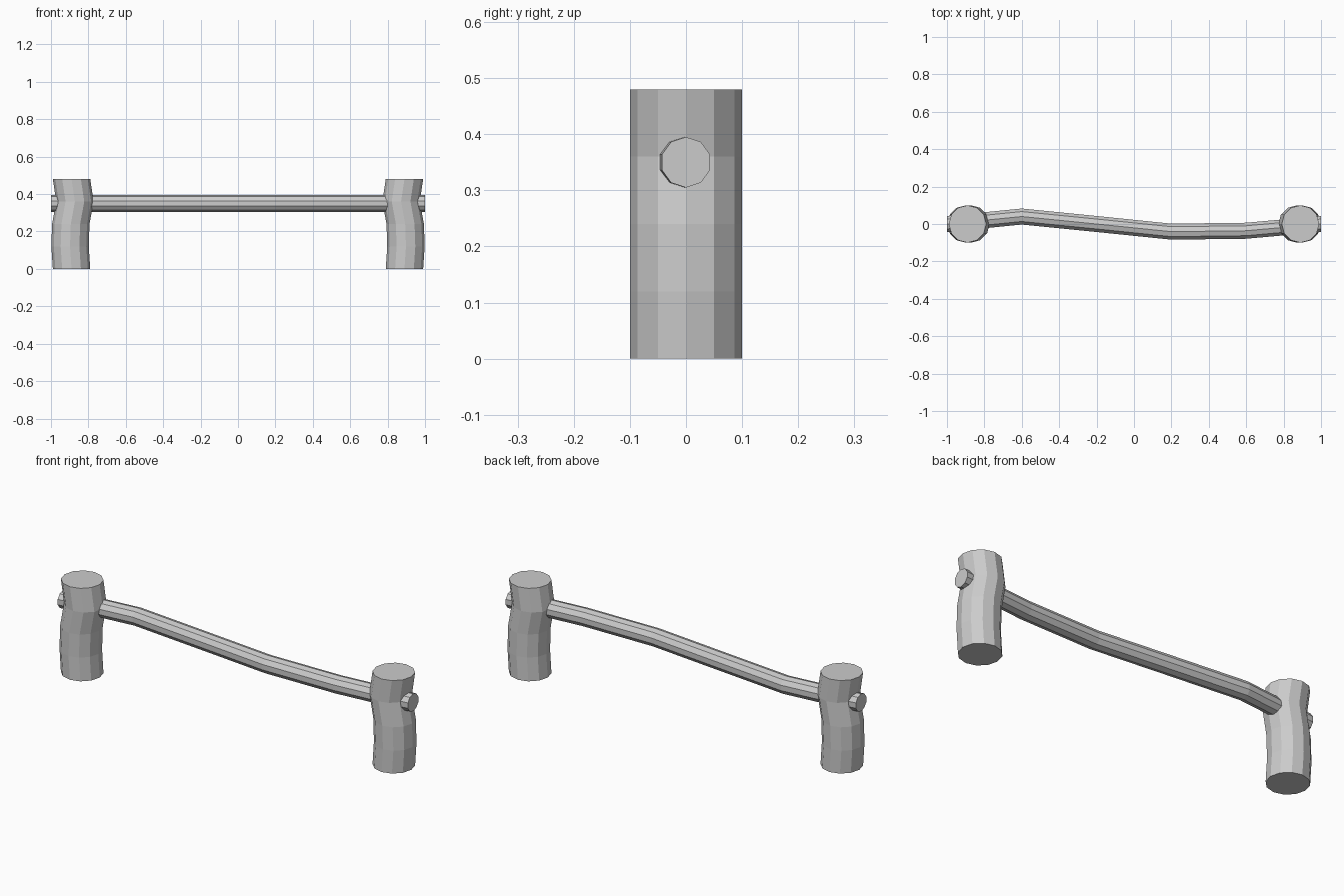
import bpy, bmesh
from math import sin, cos, pi
from mathutils import Vector

if "Cube" in bpy.data.objects:
    bpy.data.objects.remove(bpy.data.objects["Cube"])


def tube(name, path, radius, sides, u, v):
    """Loft parallel rings (spanned by u and v) along a path, with capped ends."""
    bm = bmesh.new()
    u, v = Vector(u), Vector(v)
    rings = []
    for p in path:
        ring = []
        for i in range(sides):
            a = 2 * pi * i / sides
            ring.append(bm.verts.new(Vector(p) + radius * (cos(a) * u + sin(a) * v)))
        rings.append(ring)
    for a, b in zip(rings, rings[1:]):
        for i in range(sides):
            j = (i + 1) % sides
            bm.faces.new((a[i], a[j], b[j], b[i]))
    bm.faces.new(rings[0][::-1])
    bm.faces.new(rings[-1])
    bmesh.ops.recalc_face_normals(bm, faces=bm.faces)
    mesh = bpy.data.meshes.new(name)
    bm.to_mesh(mesh)
    bm.free()
    obj = bpy.data.objects.new(name, mesh)
    bpy.context.collection.objects.link(obj)
    return obj


# Two stout, slightly crooked log posts, mirrored about the middle
wobble = [(0, 0), (0.12, 0.008), (0.24, 0.004), (0.36, -0.018), (0.48, 0)]
for side, name in ((-1, "left_post"), (1, "right_post")):
    path = [(side * (0.89 + dx), 0, z) for z, dx in wobble]
    tube(name, path, 0.1, 12, (1, 0, 0), (0, 1, 0))

# Crooked rail running through both posts
rail = [(-1, 0), (-0.6, 0.04), (-0.2, 0), (0.2, -0.041), (0.6, -0.036), (1, 0)]
tube("rail", [(x, y, 0.35) for x, y in rail], 0.045, 10, (0, 0, 1), (0, -1, 0))
